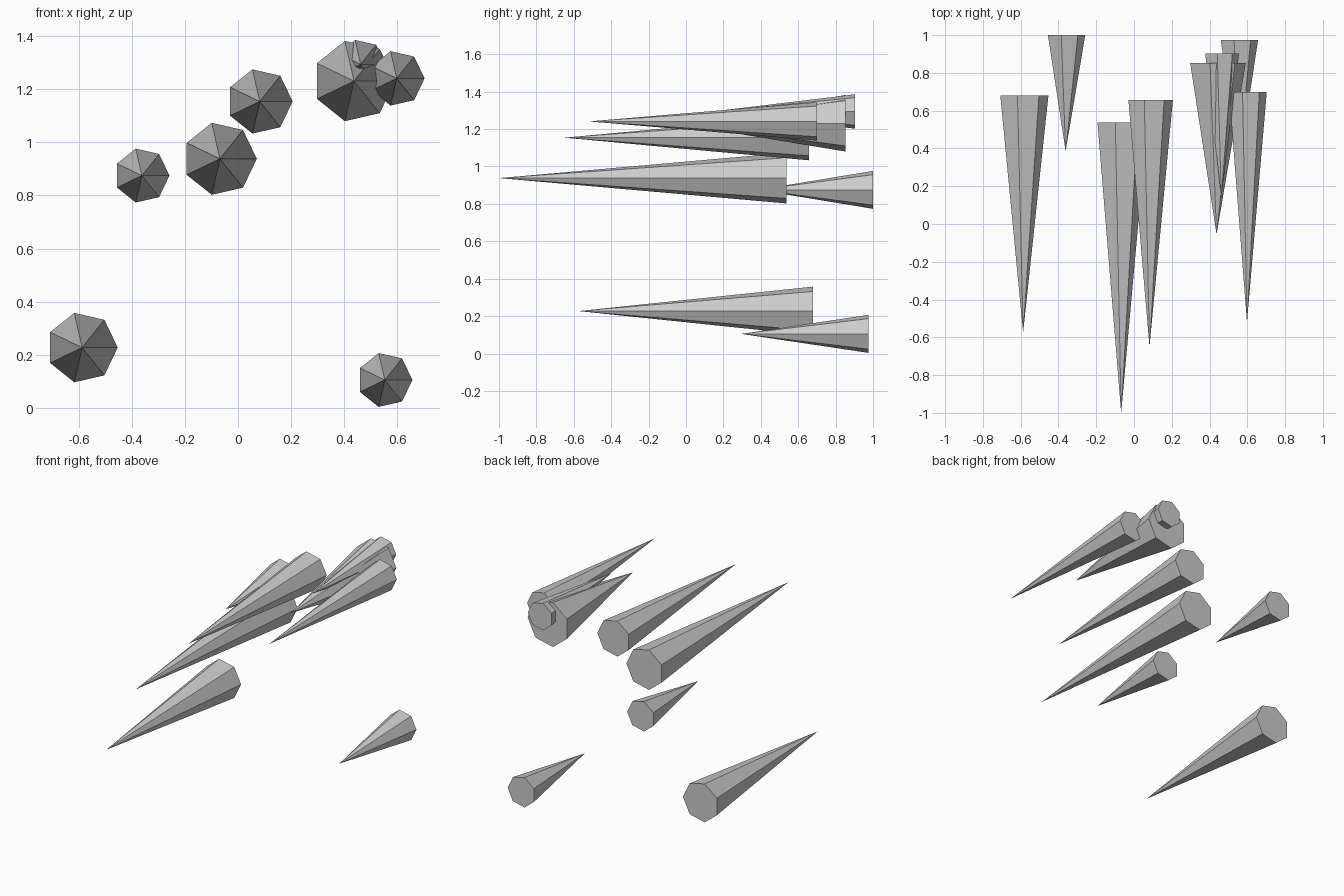
import bpy
import bmesh
from math import radians
from mathutils import Matrix

default = bpy.data.objects.get("Cube")
if default:
    bpy.data.objects.remove(default, do_unlink=True)

# One plain grey for every spike
grey = bpy.data.materials.new("stone_grey")
grey.use_nodes = True
colour = (0.6, 0.6, 0.6, 1)
grey.diffuse_color = colour
grey.node_tree.nodes["Principled BSDF"].inputs["Base Color"].default_value = colour

# Tip points to the front, one corner of the base points to +x
POINT_FORWARD = Matrix.Rotation(radians(90), 4, "X") @ Matrix.Rotation(radians(-90), 4, "Z")


def spike(name, x, z, radius, tip, base):
    """Seven-sided closed cone lying along y, from its base to its tip."""
    bm = bmesh.new()
    bmesh.ops.create_cone(bm, cap_ends=True, segments=7, radius1=radius, radius2=0,
                          depth=base - tip, matrix=POINT_FORWARD)
    bmesh.ops.remove_doubles(bm, verts=bm.verts, dist=0.0001)
    bmesh.ops.recalc_face_normals(bm, faces=bm.faces)
    mesh = bpy.data.meshes.new(name)
    bm.to_mesh(mesh)
    bm.free()
    mesh.materials.append(grey)
    obj = bpy.data.objects.new(name, mesh)
    obj.location = (x, (tip + base) / 2, z)
    bpy.context.collection.objects.link(obj)


# Name, x, z, radius, tip y, base y
spike("low_right_spike", -0.587, 0.227, 0.134, -0.575, 0.68)
spike("low_left_spike", 0.553, 0.105, 0.104, 0.295, 0.975)
spike("middle_right_spike", -0.362, 0.875, 0.104, 0.385, 1.0)
spike("long_centre_spike", -0.068, 0.938, 0.139, -1.0, 0.538)
spike("high_centre_spike", 0.082, 1.154, 0.124, -0.65, 0.657)
spike("high_thick_spike", 0.437, 1.231, 0.155, -0.055, 0.853)
spike("high_small_spike", 0.462, 1.294, 0.094, 0.14, 0.903)
spike("high_left_spike", 0.598, 1.241, 0.105, -0.52, 0.7)
